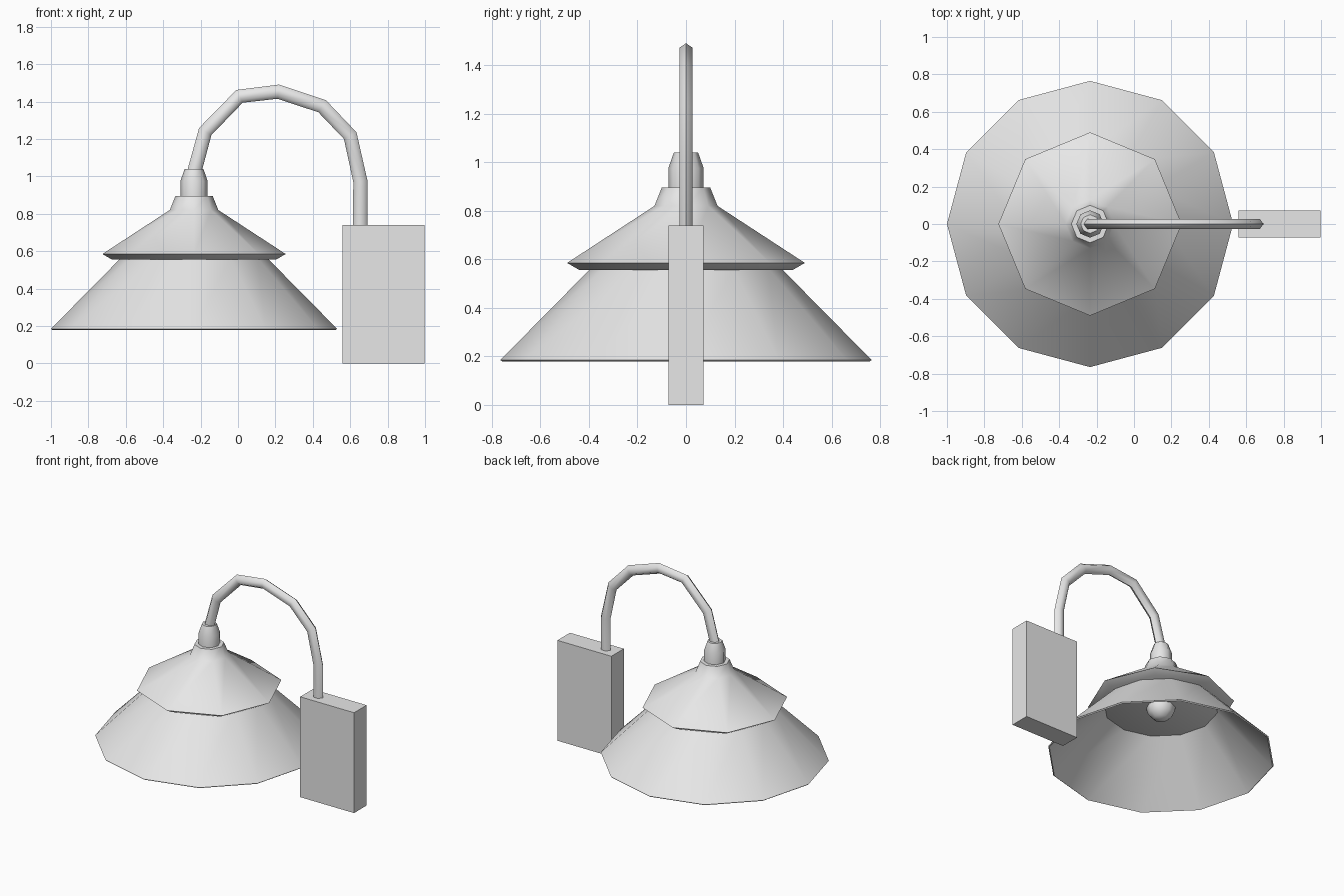
import bpy, bmesh, math
from mathutils import Vector

cube = bpy.data.objects.get("Cube")
if cube:
    bpy.data.objects.remove(cube, do_unlink=True)

GREY = (0.8, 0.8, 0.8, 1.0)
metal = bpy.data.materials.new("light grey")
metal.use_nodes = True
metal.diffuse_color = GREY
metal.node_tree.nodes["Principled BSDF"].inputs["Base Color"].default_value = GREY

AXIS_X = -0.235  # vertical axis of the lamp head


def finish(name, bm, smooth=None):
    bmesh.ops.recalc_face_normals(bm, faces=bm.faces)
    mesh = bpy.data.meshes.new(name)
    bm.to_mesh(mesh)
    bm.free()
    mesh.materials.append(metal)
    obj = bpy.data.objects.new(name, mesh)
    bpy.context.collection.objects.link(obj)
    if smooth:
        bpy.ops.object.select_all(action="DESELECT")
        obj.select_set(True)
        bpy.context.view_layer.objects.active = obj
        bpy.ops.object.shade_smooth_by_angle(angle=math.radians(smooth))
    return obj


def skin(bm, rings, closed=False):
    """Join rings of vertices with quads; cap the ends unless closed."""
    n = len(rings[0])
    pairs = list(zip(rings, rings[1:]))
    if closed:
        pairs.append((rings[-1], rings[0]))
    for a, b in pairs:
        for i in range(n):
            j = (i + 1) % n
            bm.faces.new((a[i], a[j], b[j], b[i]))
    if not closed:
        bm.faces.new(rings[0])
        bm.faces.new(rings[-1])


def lathe(name, profile, sides, smooth, closed=False):
    bm = bmesh.new()
    rings = []
    for r, z in profile:
        angles = [math.tau * i / sides for i in range(sides)]
        rings.append([bm.verts.new((AXIS_X + r * math.cos(a), r * math.sin(a), z))
                      for a in angles])
    skin(bm, rings, closed)
    return finish(name, bm, smooth)


# Lamp head: thin wide shade, upper shade with turned-in lip, and neck
lathe("lower_shade", [(0.765, 0.185), (0.39, 0.565), (0.38, 0.56), (0.757, 0.178)],
      12, 40, closed=True)
lathe("upper_shade", [(0.44, 0.556), (0.49, 0.585), (0.13, 0.82), (0.1, 0.895)],
      8, 50)
lathe("neck", [(0.073, 0.88), (0.073, 0.975), (0.05, 1.04)], 8, 50)

# Bulb showing below the upper shade
bm = bmesh.new()
bmesh.ops.create_uvsphere(bm, u_segments=8, v_segments=6, radius=0.1)
bmesh.ops.translate(bm, verts=bm.verts, vec=(AXIS_X, 0, 0.56))
finish("bulb", bm, 60)

# Bent arm: hexagonal section swept along a path in the xz plane
path = [Vector((x, 0, z)) for x, z in (
    (-0.235, 1.02), (-0.175, 1.24), (0.008, 1.428), (0.215, 1.453),
    (0.45, 1.375), (0.6, 1.218), (0.654, 0.975), (0.654, 0.735))]
bm = bmesh.new()
rings = []
for i, p in enumerate(path):
    before = (p - path[max(i - 1, 0)]).normalized()
    after = (path[min(i + 1, len(path) - 1)] - p).normalized()
    tangent = (before + after).normalized()
    normal = Vector((-tangent.z, 0, tangent.x))
    ring = []
    for k in range(6):
        a = math.tau * k / 6
        co = p + normal * 0.038 * math.cos(a) + Vector((0, 0.031 * math.sin(a), 0))
        ring.append(bm.verts.new(co))
    rings.append(ring)
skin(bm, rings)
finish("arm", bm, 65)

# Mounting block
bm = bmesh.new()
bmesh.ops.create_cube(bm, size=1)
bmesh.ops.scale(bm, verts=bm.verts, vec=(0.44, 0.146, 0.74))
bmesh.ops.translate(bm, verts=bm.verts, vec=(0.778, 0, 0.37))
finish("mounting_block", bm)
